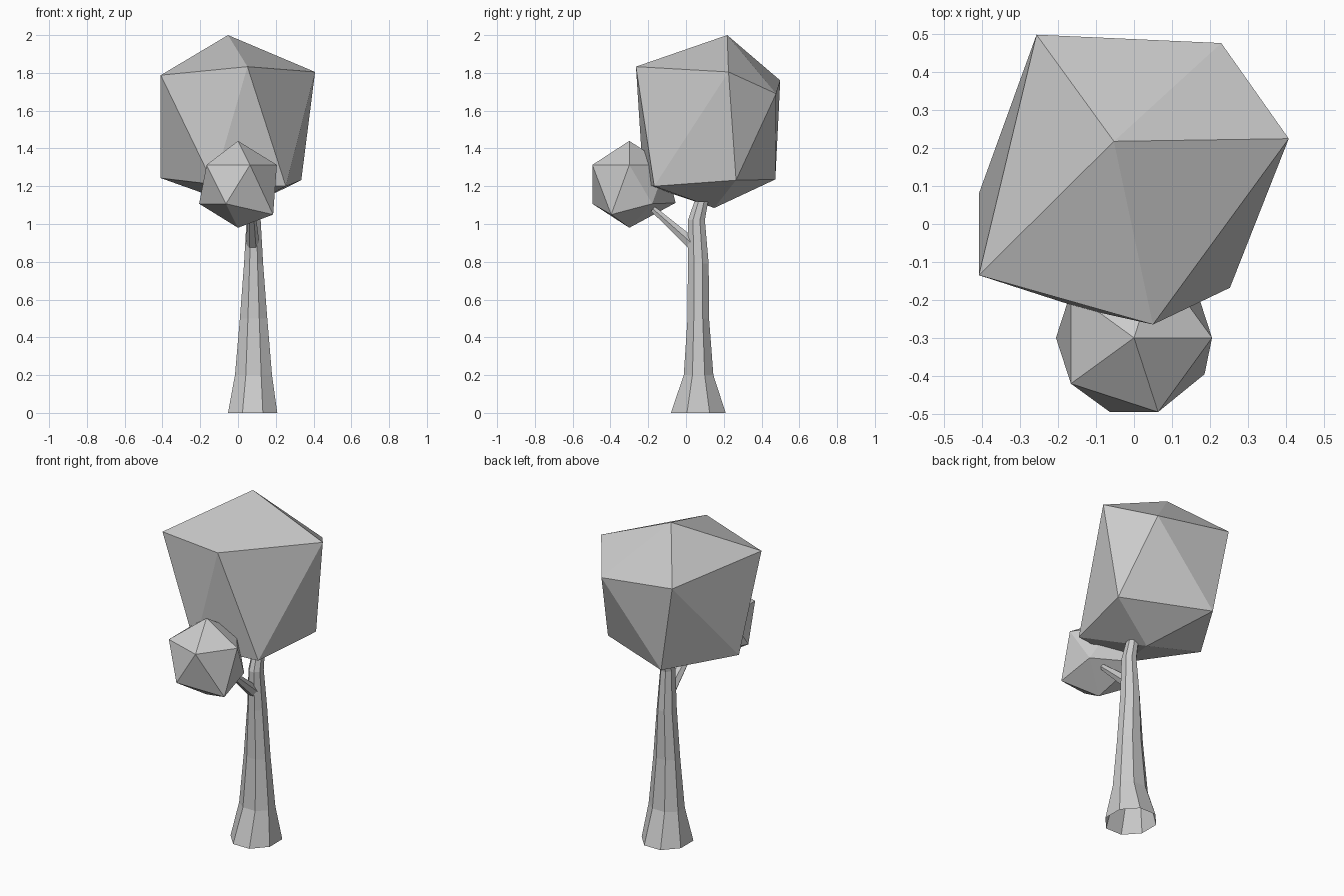
import bpy
from math import sin, cos, pi, sqrt
from mathutils import Vector

if "Cube" in bpy.data.objects:
    bpy.data.objects.remove(bpy.data.objects["Cube"])


def make_object(name, verts, faces):
    mesh = bpy.data.meshes.new(name)
    mesh.from_pydata(verts, [], faces)
    mesh.update()
    obj = bpy.data.objects.new(name, mesh)
    bpy.context.collection.objects.link(obj)
    return obj


def foliage(name, top, upper, lower, bottom):
    """Irregular icosahedron; lower[i] sits between upper[i] and upper[i+1]."""
    verts = [top, *upper, *lower, bottom]
    faces = []
    for i in range(5):
        j = (i + 1) % 5
        u, un, l, ln = 1 + i, 1 + j, 6 + i, 6 + j
        faces += [(0, u, un), (u, l, un), (un, l, ln), (l, 11, ln)]
    return make_object(name, verts, faces)


def loft(name, rings):
    """Join equal rings of points into a tube, capped at the far end."""
    n = len(rings[0])
    verts = [p for ring in rings for p in ring]
    faces = []
    for k in range(len(rings) - 1):
        for i in range(n):
            j = (i + 1) % n
            faces.append((k * n + i, k * n + j, k * n + n + j, k * n + n + i))
    faces.append(tuple(range(len(verts) - n, len(verts))))
    return make_object(name, verts, faces)


# Trunk: flared octagon, leaning slightly (x min, x max, y min, y max, z)
sections = [
    (-0.053, 0.208, -0.08, 0.21, 0.0),
    (-0.016, 0.18, -0.012, 0.145, 0.2),
    (0.01, 0.155, 0.008, 0.122, 0.5),
    (0.032, 0.133, 0.01, 0.12, 0.79),
    (0.045, 0.12, 0.01, 0.10, 1.02),
    (0.05, 0.112, 0.045, 0.117, 1.12),
]
rings = []
for x0, x1, y0, y1, z in sections:
    ring = []
    for i in range(8):
        a = pi / 8 + i * pi / 4
        ring.append(((x0 + x1) / 2 + (x1 - x0) / 2 * cos(a) / cos(pi / 8),
                     (y0 + y1) / 2 + (y1 - y0) / 2 * sin(a) / cos(pi / 8), z))
    rings.append(ring)
loft("trunk", rings)

# Branch reaching forward to the small foliage
start, end = Vector((0.078, 0.04, 0.89)), Vector((0.072, -0.175, 1.08))
side = Vector((1, 0, 0))
up = side.cross((end - start).normalized())
loft("branch", [[c + side * r * cos(i * pi / 3) - up * r * sin(i * pi / 3)
                 for i in range(6)][::-1]
                for c, r in ((start, 0.036), (end, 0.018))])

# Main canopy
foliage("large_foliage", (-0.053, 0.218, 2.0),
        [(0.408, 0.225, 1.805), (0.23, 0.477, 1.69), (-0.257, 0.499, 1.76),
         (-0.409, -0.135, 1.788), (0.05, -0.265, 1.833)],
        [(0.335, 0.265, 1.232), (-0.165, 0.473, 1.236), (-0.409, 0.08, 1.243),
         (-0.13, -0.225, 1.21), (0.253, -0.168, 1.2)],
        (0.035, 0.15, 1.085))

# Small foliage on the branch
R, CZ = 0.23, 1.21
ring_r, ring_h = 2 * R / sqrt(5), R / sqrt(5)
upper = [(ring_r * cos(i * 0.4 * pi), -0.3 + ring_r * sin(i * 0.4 * pi), CZ + ring_h)
         for i in range(5)]
lower = [(ring_r * cos((i + 0.5) * 0.4 * pi), -0.3 + ring_r * sin((i + 0.5) * 0.4 * pi),
          CZ - ring_h) for i in range(5)]
lower[1] = (-0.064, -0.055, 1.112)
lower[4] = (0.186, -0.396, 1.05)
foliage("small_foliage", (0, -0.3, CZ + R), upper, lower, (0, -0.3, CZ - R))

# Make all faces point outwards
import bmesh
for obj in bpy.context.collection.objects:
    bm = bmesh.new()
    bm.from_mesh(obj.data)
    bmesh.ops.recalc_face_normals(bm, faces=bm.faces)
    bm.to_mesh(obj.data)
    bm.free()
